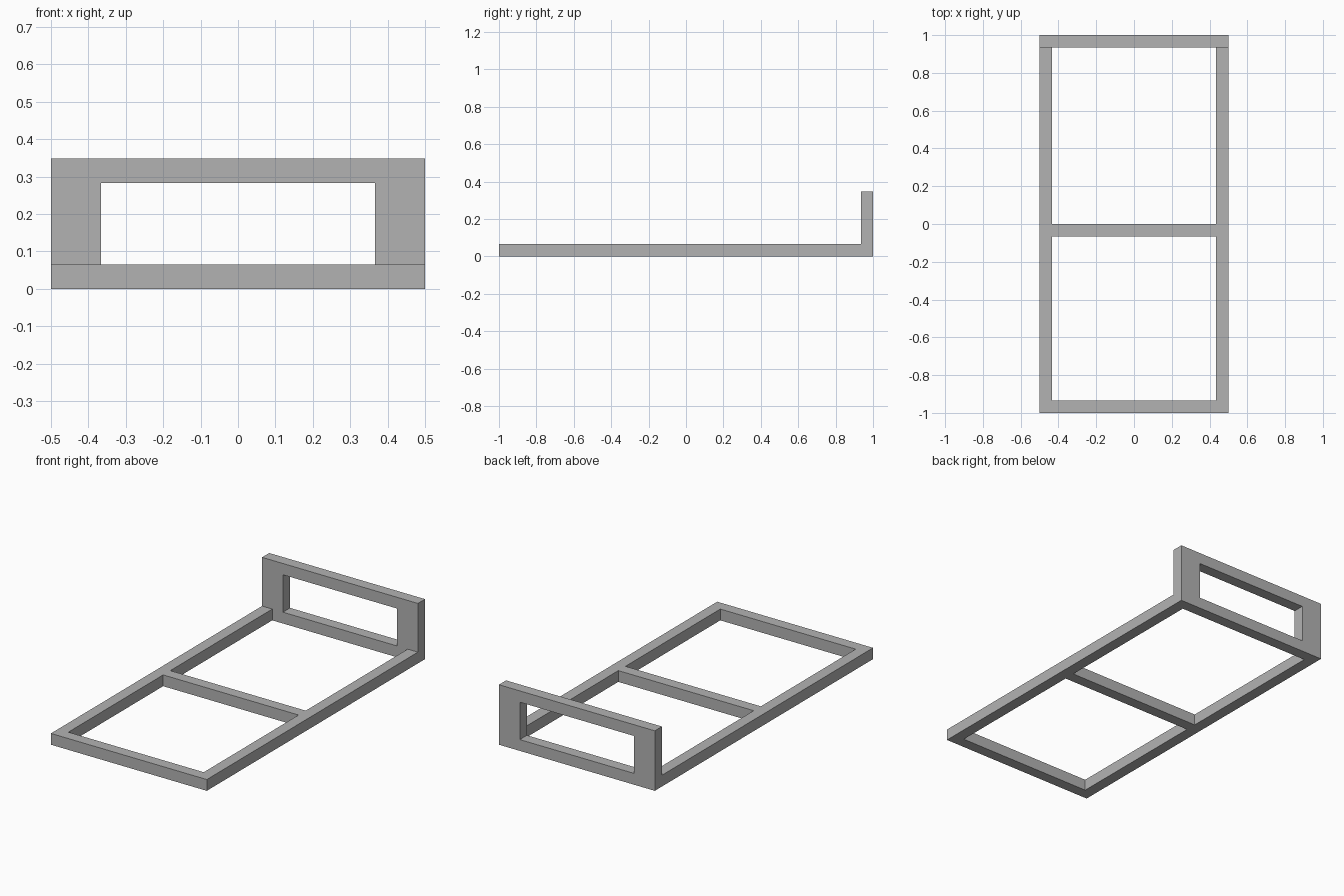
import bpy
import bmesh

cube = bpy.data.objects.get("Cube")
if cube:
    bpy.data.objects.remove(cube, do_unlink=True)

grey = bpy.data.materials.new("plain grey")
grey.use_nodes = True
colour = (0.45, 0.45, 0.45, 1)
grey.diffuse_color = colour
grey.node_tree.nodes["Principled BSDF"].inputs["Base Color"].default_value = colour

BAR = 0.0655            # thickness of every bar
HALF_W, HALF_L = 0.5, 1.0
INNER = HALF_W - BAR
BOARD_TOP = 0.348
OPENING = 0.366         # half width of the headboard opening


def finish(name, bm):
    bmesh.ops.recalc_face_normals(bm, faces=bm.faces)
    mesh = bpy.data.meshes.new(name)
    bm.to_mesh(mesh)
    bm.free()
    mesh.materials.append(grey)
    obj = bpy.data.objects.new(name, mesh)
    bpy.context.collection.objects.link(obj)


def box(name, low, high):
    bm = bmesh.new()
    bmesh.ops.create_cube(bm, size=1)
    for v in bm.verts:
        v.co = [l if c < 0 else h for c, l, h in zip(v.co, low, high)]
    finish(name, bm)


# Side rails run from the front to the headboard
for name, x in (("right_rail", -HALF_W), ("left_rail", INNER)):
    box(name, (x, -HALF_L, 0), (x + BAR, HALF_L - BAR, BAR))

# Cross bars sit between the side rails
for name, y in (("front_bar", -HALF_L), ("middle_bar", -BAR)):
    box(name, (-INNER, y, 0), (INNER, y + BAR, BAR))

# Headboard: a ring of four faces around the opening, given thickness
bm = bmesh.new()


def ring(half, low, high):
    corners = ((-half, low), (half, low), (half, high), (-half, high))
    return [bm.verts.new((x, HALF_L - BAR, z)) for x, z in corners]


outer = ring(HALF_W, 0, BOARD_TOP)
inner = ring(OPENING, BAR, BOARD_TOP - BAR)
for i in range(4):
    j = (i + 1) % 4
    bm.faces.new((outer[i], outer[j], inner[j], inner[i]))
extruded = bmesh.ops.extrude_face_region(bm, geom=bm.faces[:], use_keep_orig=True)
moved = [g for g in extruded["geom"] if isinstance(g, bmesh.types.BMVert)]
bmesh.ops.translate(bm, verts=moved, vec=(0, BAR, 0))
finish("headboard", bm)
